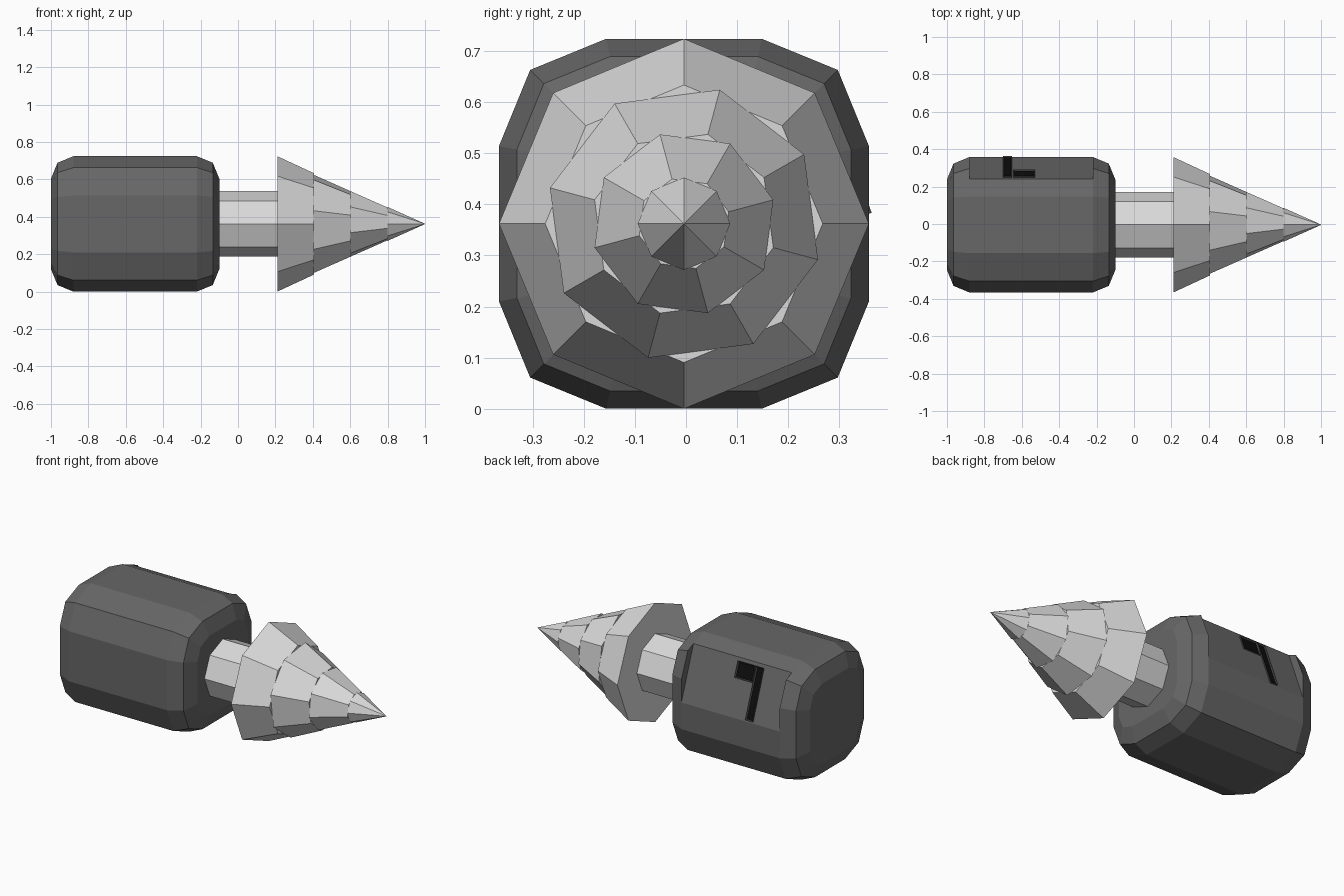
import bpy, bmesh, math
from mathutils import Vector

if "Cube" in bpy.data.objects:
    bpy.data.objects.remove(bpy.data.objects["Cube"])

CY, CZ = -0.004, 0.362   # long axis of the tool


def material(name, value):
    m = bpy.data.materials.new(name)
    m.diffuse_color = (value, value, value, 1)
    m.use_nodes = True
    m.node_tree.nodes["Principled BSDF"].inputs["Base Color"].default_value = m.diffuse_color
    return m


dark = material("dark grey", 0.135)
light = material("light grey", 0.70)
trim = material("charcoal", 0.06)
black = material("black", 0.004)


def finish(name, bm, *mats):
    bmesh.ops.recalc_face_normals(bm, faces=bm.faces)
    me = bpy.data.meshes.new(name)
    bm.to_mesh(me)
    bm.free()
    for m in mats:
        me.materials.append(m)
    ob = bpy.data.objects.new(name, me)
    bpy.context.collection.objects.link(ob)
    return ob


def loft(name, sections, mat):
    """Skin rings of (y, z) points placed along x, with capped ends."""
    bm = bmesh.new()
    rings = [[bm.verts.new((x, CY + y, CZ + z)) for y, z in pts] for x, pts in sections]
    n = len(rings[0])
    for a, b in zip(rings, rings[1:]):
        for i in range(n):
            j = (i + 1) % n
            bm.faces.new((a[i], a[j], b[j], b[i]))
    bm.faces.new(rings[0])
    bm.faces.new(rings[-1])
    bmesh.ops.remove_doubles(bm, verts=bm.verts, dist=0.0005)
    return finish(name, bm, mat)


def octagon(r, turn=0):
    return [(r * math.sin(math.radians(45 * i + turn)),
             r * math.cos(math.radians(45 * i + turn))) for i in range(8)]


def rounded_square(d):
    """Twelve-sided outline moved inwards by d."""
    a, b, c = 0.152 - 0.199 * d, 0.301 - 0.765 * d, 0.362 - d
    quarter = [(a, c), (b, b), (c, a)]
    pts = []
    for _ in range(4):
        pts += quarter
        quarter = [(z, -y) for y, z in quarter]
    return pts


# Motor housing with bevelled ends
housing = loft("housing", [(x, rounded_square(d)) for x, d in (
    (-1.0, 0.12), (-0.965, 0.035), (-0.88, 0),
    (-0.22, 0), (-0.135, 0.035), (-0.10, 0.12))], dark)

# Sloped flat cut into the rear upper corner
top, bottom = Vector((0, 0.246, 0.323)), Vector((0, 0.362, 0.010))
down = (bottom - top).normalized()
out = Vector((0, -down.z, down.y))
corners = [top - down * 0.3, bottom + down * 0.3]
corners += [corners[1] + out * 0.4, corners[0] + out * 0.4]
outline = [(p.y, p.z) for p in corners]
cutter = loft("panel_cutter", [(-0.88, outline), (-0.22, outline)], dark)
cutter.hide_render = True
cut = housing.modifiers.new("panel", 'BOOLEAN')
cut.operation = 'DIFFERENCE'
cut.solver = 'EXACT'
cut.object = cutter
bpy.context.view_layer.objects.active = housing
bpy.ops.object.modifier_apply(modifier=cut.name)
bpy.data.objects.remove(cutter)


# Framed black slots lying on the sloped panel
def slot(name, x0, x1, t0, t1):
    bm = bmesh.new()
    base = Vector((0, CY, CZ)) + top
    layers = []
    for h in (-0.01, 0.009):
        layers.append([bm.verts.new(base + Vector((x, 0, 0)) + down * t + out * h)
                       for x, t in ((x0, t0), (x1, t0), (x1, t1), (x0, t1))])
    lo, hi = layers
    bm.faces.new(lo)
    face = bm.faces.new(hi)
    for i in range(4):
        j = (i + 1) % 4
        bm.faces.new((lo[i], lo[j], hi[j], hi[i]))
    bmesh.ops.recalc_face_normals(bm, faces=bm.faces)
    bmesh.ops.inset_region(bm, faces=[face], thickness=0.009)
    bmesh.ops.translate(bm, verts=face.verts, vec=out * -0.006)
    face.material_index = 1
    finish(name, bm, trim, black)


slot("long_slot", -0.70, -0.652, 0.02, 0.325)
slot("short_slot", -0.645, -0.528, 0.02, 0.115)

# Drive shaft
loft("shaft", [(-0.12, octagon(0.175)), (0.22, octagon(0.175))], light)

# Drill bit: four stacked tapers, each twisted a little further
edges = [0.21, 0.405, 0.602, 0.80, 1.0]
for i in range(4):
    r0, r1 = 0.362 - 0.0905 * i, 0.362 - 0.0905 * (i + 1)
    loft(f"bit_stage_{i + 1}", [(edges[i], octagon(r0, 15 * i)),
                                (edges[i + 1], octagon(max(r1, 0.001), 15 * i))], light)
